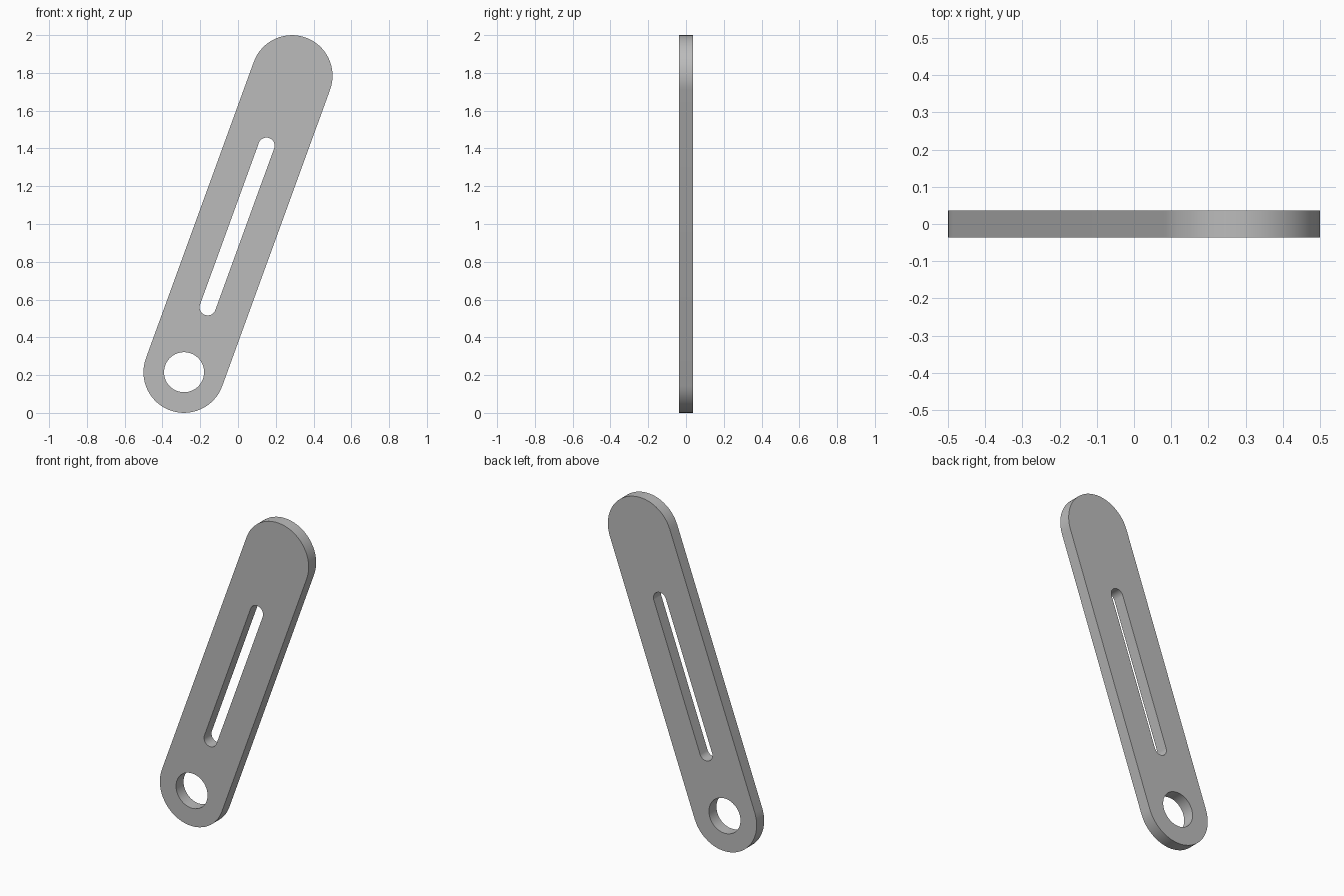
import bpy, bmesh, math
from mathutils import Vector

cube = bpy.data.objects.get("Cube")
if cube:
    bpy.data.objects.remove(cube, do_unlink=True)

TILT = math.radians(20)
THICK = 0.072
AXIS = Vector((math.sin(TILT), 0, math.cos(TILT)))
SIDE = Vector((math.cos(TILT), 0, -math.sin(TILT)))

grey = bpy.data.materials.new("plain_grey")
grey.use_nodes = True
colour = (0.5, 0.5, 0.5, 1)
grey.diffuse_color = colour
grey.node_tree.nodes["Principled BSDF"].inputs["Base Color"].default_value = colour


def slab(name, low, high, radius, depth, steps=32):
    """Round-ended prism between two distances along the tilted axis."""
    centre = Vector((0, 0, 1))
    points = []
    for end, start in ((high, 0), (low, math.pi)):
        for i in range(steps + 1):
            if low == high and i == steps:
                continue  # full circle: ends share their points
            a = start + math.pi * i / steps
            points.append(centre + AXIS * (end + radius * math.sin(a))
                          + SIDE * radius * math.cos(a))
    bm = bmesh.new()
    face = bm.faces.new([bm.verts.new(p - Vector((0, depth / 2, 0))) for p in points])
    extruded = bmesh.ops.extrude_face_region(bm, geom=[face])["geom"]
    bmesh.ops.translate(bm, vec=(0, depth, 0),
                        verts=[g for g in extruded if isinstance(g, bmesh.types.BMVert)])
    bmesh.ops.recalc_face_normals(bm, faces=bm.faces)
    mesh = bpy.data.meshes.new(name)
    bm.to_mesh(mesh)
    bm.free()
    mesh.materials.append(grey)
    obj = bpy.data.objects.new(name, mesh)
    bpy.context.collection.objects.link(obj)
    return obj


# Flat link arm with rounded ends
arm = slab("link_arm", -0.835, 0.835, 0.215, THICK)

# Long slot and pivot hole
cutters = [slab("slot_cutter", -0.469, 0.441, 0.043, THICK * 3),
           slab("pivot_hole_cutter", -0.835, -0.835, 0.106, THICK * 3)]

bpy.ops.object.select_all(action="DESELECT")
arm.select_set(True)
bpy.context.view_layer.objects.active = arm
for cutter in cutters:
    cutter.hide_render = True
    mod = arm.modifiers.new(cutter.name, "BOOLEAN")
    mod.operation = "DIFFERENCE"
    mod.solver = "EXACT"
    mod.object = cutter
    bpy.ops.object.modifier_apply(modifier=mod.name)
    bpy.data.objects.remove(cutter, do_unlink=True)

bpy.ops.object.shade_smooth_by_angle(angle=math.radians(30))
